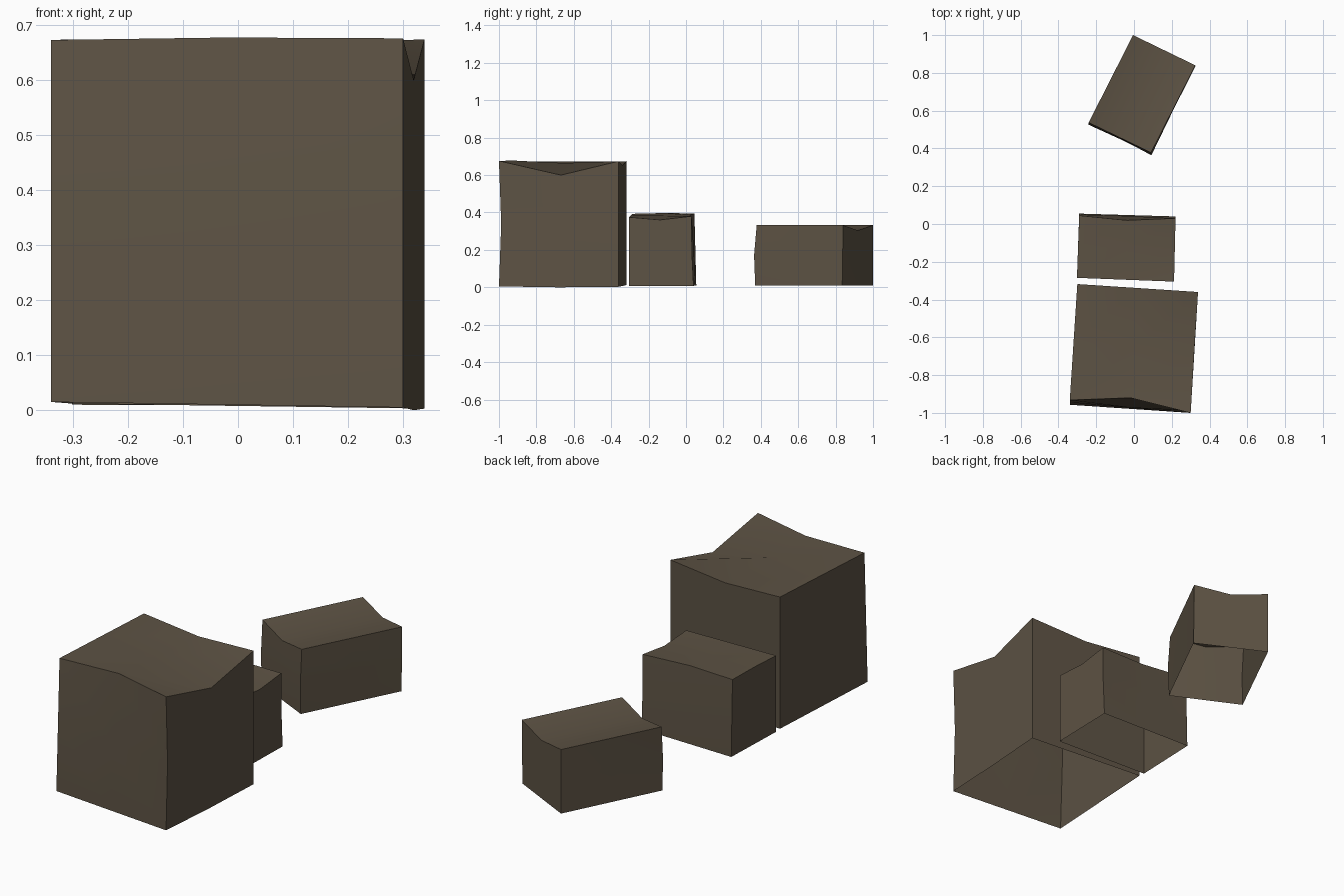
import bpy, bmesh, math
from mathutils import Vector

if "Cube" in bpy.data.objects:
    bpy.data.objects.remove(bpy.data.objects["Cube"])

stone = bpy.data.materials.new("dull brown stone")
stone.diffuse_color = (0.11, 0.086, 0.058, 1)
stone.use_nodes = True
stone.node_tree.nodes["Principled BSDF"].inputs["Base Color"].default_value = stone.diffuse_color


def block(name, bottom, top, dents):
    """Rough open-bottomed block from two corner loops (front-left, front-right,
    back-right, back-left), with the middle grid points pushed by offsets."""
    bm = bmesh.new()
    bmesh.ops.create_cube(bm, size=2)
    bmesh.ops.subdivide_edges(bm, edges=bm.edges[:], cuts=1, use_grid_fill=True)
    bmesh.ops.recalc_face_normals(bm, faces=bm.faces)

    # The underside is open
    under = [f for f in bm.faces if f.calc_center_median().z < -0.99]
    bmesh.ops.delete(bm, geom=under, context='FACES')

    def blend(loop, u, v):
        a, b, c, d = (Vector(p) for p in loop)
        return a.lerp(b, u).lerp(d.lerp(c, u), v)

    for vert in bm.verts:
        key = tuple(round(c) for c in vert.co)
        u, v, w = ((c + 1) / 2 for c in key)
        vert.co = blend(bottom, u, v).lerp(blend(top, u, v), w)
        vert.co += Vector(dents.get(key, (0, 0, 0)))
    mesh = bpy.data.meshes.new(name)
    bm.to_mesh(mesh)
    bm.free()
    mesh.materials.append(stone)
    obj = bpy.data.objects.new(name, mesh)
    bpy.context.collection.objects.link(obj)
    bpy.ops.object.select_all(action='DESELECT')
    obj.select_set(True)
    bpy.context.view_layer.objects.active = obj
    bpy.ops.object.shade_smooth_by_angle(angle=math.radians(35))
    return obj


# Large block at the front: notched right rim, front rim pushed in
block("large_block",
      [(-.34, -.957, .015), (.30, -1.0, .005), (.339, -.36, .003), (-.30, -.318, .012)],
      [(-.34, -.932, .673), (.30, -1.0, .676), (.339, -.36, .674), (-.30, -.318, .674)],
      {(1, 0, 1): (.0, .012, -.075), (0, -1, 1): (0, .046, .003),
       (0, 1, 1): (0, 0, -.022), (0, 0, 1): (0, 0, -.01),
       (1, -1, 0): (0, .012, 0), (1, 0, -1): (0, 0, -.004)})

# Middle block: back rim pushed in, top tilting slightly
block("middle_block",
      [(-.302, -.285, .01), (.212, -.305, .008), (.22, .04, .008), (-.29, .055, .01)],
      [(-.302, -.285, .393), (.212, -.305, .375), (.22, .03, .38), (-.29, .045, .395)],
      {(0, 1, 1): (0, -.018, 0), (1, 0, 1): (0, 0, -.017),
       (0, 0, 1): (0, 0, -.003), (1, 1, 0): (0, -.004, 0), (-1, 0, 1): (0, 0, .003)})

# Small turned block at the back: shallow valley along the top
block("small_block",
      [(-.24, .53, .01), (.09, .37, .01), (.325, .835, .01), (-.005, 1.0, .01)],
      [(-.24, .537, .332), (.09, .378, .332), (.325, .84, .332), (-.005, 1.0, .332)],
      {(0, -1, 1): (0, 0, -.03), (0, 0, 1): (0, 0, -.028), (0, 1, 1): (0, 0, -.028),
       (1, -1, 0): (.002, -.01, 0), (-1, -1, 0): (0, -.008, 0)})
